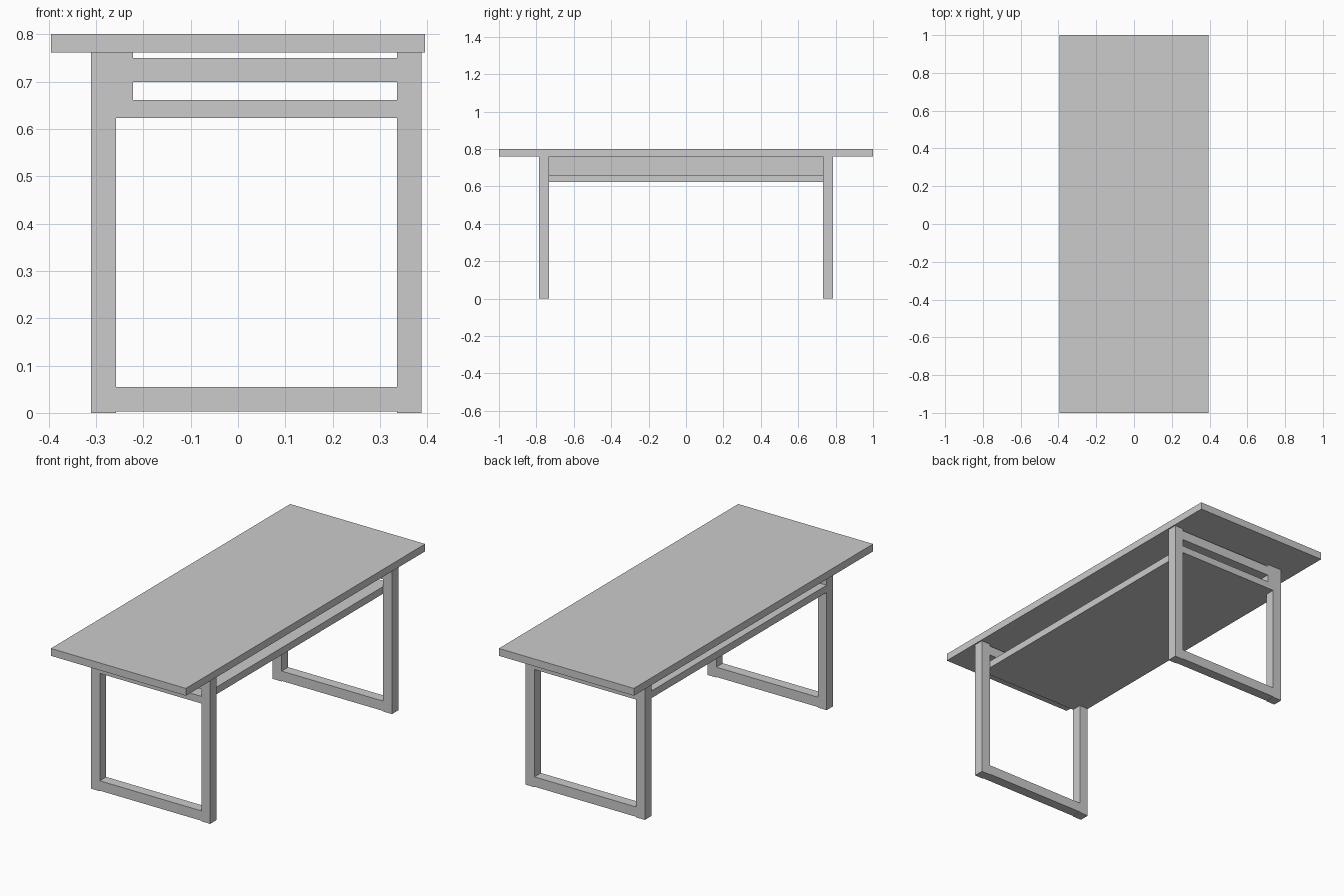
import bpy

if "Cube" in bpy.data.objects:
    bpy.data.objects.remove(bpy.data.objects["Cube"])


def box(name, x, y, z):
    """Box from (min, max) ranges on each axis."""
    verts = [(a, b, c) for a in x for b in y for c in z]
    faces = [(0, 1, 3, 2), (4, 6, 7, 5), (0, 4, 5, 1),
             (2, 3, 7, 6), (0, 2, 6, 4), (1, 5, 7, 3)]
    mesh = bpy.data.meshes.new(name)
    mesh.from_pydata(verts, [], faces)
    obj = bpy.data.objects.new(name, mesh)
    bpy.context.collection.objects.link(obj)
    return obj


INNER, OUTER = 0.733, 0.787      # frame depth range along y
TOP = 0.761                      # underside of the tabletop
left_leg = (-0.31, -0.258)
right_leg = (0.336, 0.388)
span = (left_leg[1], right_leg[0])

# Tabletop
box("tabletop", (-0.395, 0.395), (-1, 1), (TOP, 0.8))

# Leg frames at both ends
for end, y in (("front", (-OUTER, -INNER)), ("back", (INNER, OUTER))):
    box(end + "_left_leg", left_leg, y, (0, TOP))
    box(end + "_right_leg", right_leg, y, (0, TOP))
    box(end + "_foot_rail", span, y, (0.003, 0.055))
    box(end + "_shelf_rail", span, y, (0.623, 0.661))
    box(end + "_top_rail", (-0.222, right_leg[0]), y, (0.699, 0.75))

# Shelf under the top, running between the frames
box("shelf", (left_leg[0], right_leg[0]), (-INNER, INNER), (0.623, 0.661))

# Upright panel closing the left side between shelf and top
box("side_panel", (left_leg[1], -0.222), (-OUTER, OUTER), (0.661, TOP))
